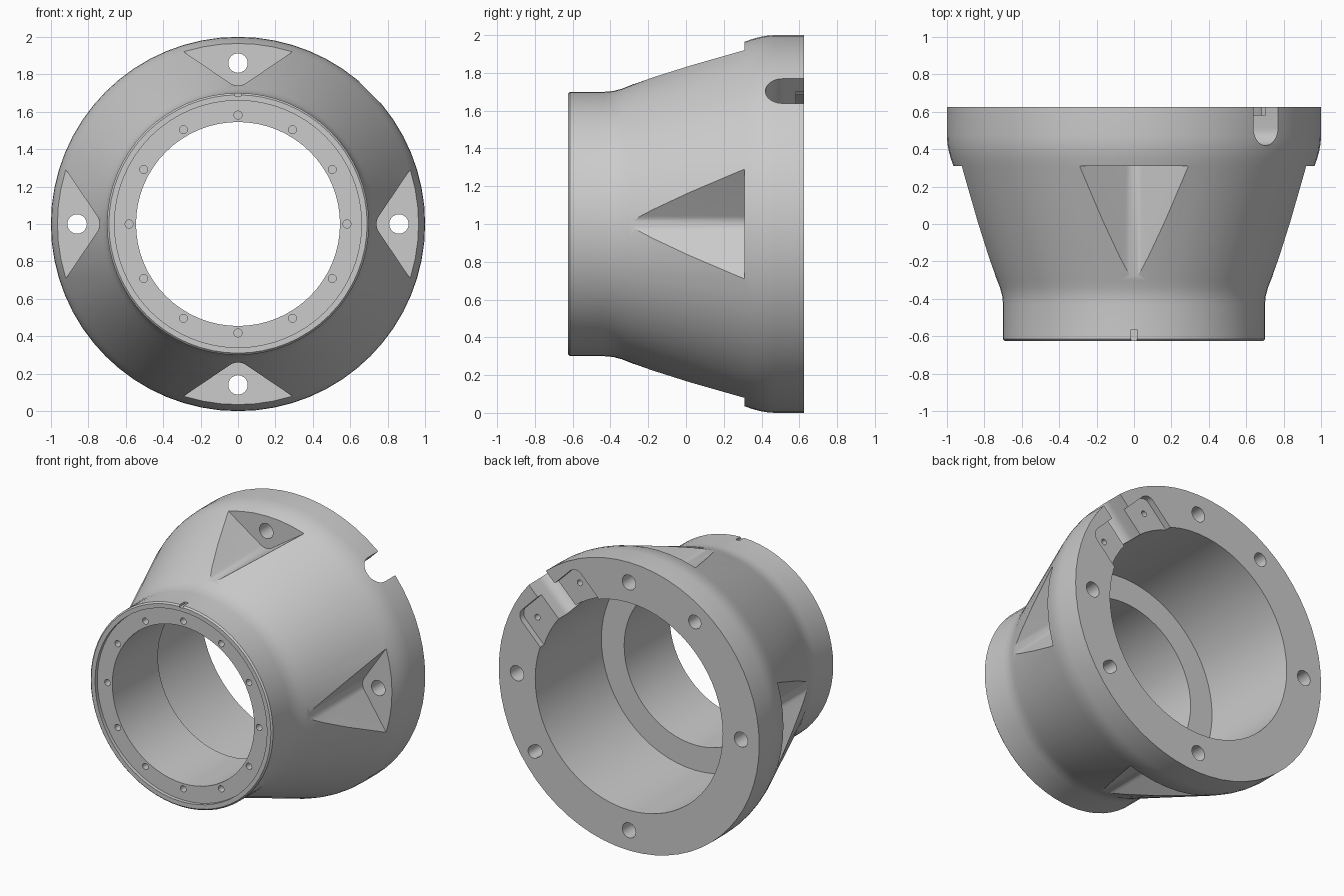
import bpy, bmesh, math
from mathutils import Vector

if "Cube" in bpy.data.objects:
    bpy.data.objects.remove(bpy.data.objects["Cube"])

CZ = 1.0      # height of the housing axis, which runs along y
SEG = 64
metal = bpy.data.materials.new("light_grey_metal")
metal.diffuse_color = (0.6, 0.6, 0.6, 1)
metal.use_nodes = True
metal.node_tree.nodes["Principled BSDF"].inputs["Base Color"].default_value = metal.diffuse_color


def finish(name, bm):
    bmesh.ops.recalc_face_normals(bm, faces=bm.faces)
    me = bpy.data.meshes.new(name)
    bm.to_mesh(me)
    bm.free()
    me.materials.append(metal)
    ob = bpy.data.objects.new(name, me)
    bpy.context.collection.objects.link(ob)
    return ob


def revolve(name, profile):
    """Closed (y, radius) profile turned about the y axis."""
    bm = bmesh.new()
    rings = []
    for i in range(SEG):
        a = 2 * math.pi * i / SEG
        rings.append([bm.verts.new((r * math.cos(a), y, CZ + r * math.sin(a)))
                      for y, r in profile])
    n = len(profile)
    for i in range(SEG):
        p, q = rings[i], rings[(i + 1) % SEG]
        for j in range(n):
            k = (j + 1) % n
            bm.faces.new((p[j], p[k], q[k], q[j]))
    return finish(name, bm)


def prism(name, pts, origin, u, v, w):
    """2D outline in the u, v plane extruded along vector w."""
    bm = bmesh.new()
    o, u, v, w = Vector(origin), Vector(u), Vector(v), Vector(w)
    a = [bm.verts.new(o + u * x + v * y) for x, y in pts]
    b = [bm.verts.new(p.co + w) for p in a]
    n = len(a)
    bm.faces.new(a)
    bm.faces.new(b[::-1])
    for i in range(n):
        j = (i + 1) % n
        bm.faces.new((a[i], a[j], b[j], b[i]))
    return finish(name, bm)


def arc(cx, cy, r, a0, a1, n):
    return [(cx + r * math.cos(math.radians(a0 + (a1 - a0) * i / n)),
             cy + r * math.sin(math.radians(a0 + (a1 - a0) * i / n)))
            for i in range(n + 1)]


def frame(deg):
    """Radial and tangential directions at an angle round the axis."""
    a = math.radians(deg)
    return (Vector((math.cos(a), 0, math.sin(a))),
            Vector((math.sin(a), 0, -math.cos(a))))


def hole(name, deg, rad, radius, y0, y1, tang=0, stretch=0, n=24):
    r, t = frame(deg)
    h = n // 2
    pts = arc(stretch, 0, radius, -90, 90, h) + arc(-stretch, 0, radius, 90, 270, h)
    if not stretch:
        pts = arc(0, 0, radius, 0, 360, n)[:-1]
    o = Vector((0, y0, CZ)) + r * rad + t * tang
    return prism(name, pts, o, r, t, (0, y1 - y0, 0))


# Turned housing: neck, cone, rim, rear bore, shoulder, front bore, front recess
housing = revolve("bearing_housing", [
    (-0.615, 0.70), (-0.43, 0.70), (-0.385, 0.704), (-0.34, 0.716), (-0.30, 0.732),
    (0.31, 0.965), (0.35, 0.979), (0.39, 0.990), (0.43, 0.997), (0.47, 1.0),
    (0.625, 1.0), (0.625, 0.72), (-0.10, 0.72), (-0.10, 0.545),
    (-0.60, 0.545), (-0.60, 0.66), (-0.625, 0.66), (-0.625, 0.69)])

cutters = []

# Four V-shaped bolt pockets with rounded bottoms, each with a through hole
R, SL = 0.0756, 34
groove = [(-0.6, 1.129)] + arc(0, 0.74 + R, R, 270 - SL, 270 + SL, 10) + [(0.6, 1.129)]
for d in (0, 90, 180, 270):
    r, t = frame(d)
    cutters.append(prism("pocket_cutter", groove, (0, -0.5, CZ), t, r, (0, 0.81, 0)))
    cutters.append(hole("bolt_hole_cutter", d, 0.86, 0.052, 0.2, 0.7))

# Ring of small screw holes on the front face
for i in range(12):
    cutters.append(hole("screw_hole_cutter", i * 30, 0.582, 0.022, -0.7, -0.53, n=12))

# Dowel hole and dowel slot in the rear face
cutters.append(hole("dowel_hole_cutter", 125, 0.88, 0.047, 0.5, 0.7))
cutters.append(hole("dowel_slot_cutter", -35, 0.88, 0.042, 0.5, 0.7, stretch=0.015))

# Round-ended radial slot through the rear rim
r, t = frame(45)
W = 0.0925
slot = [(W, 0.7)] + arc(0, 0.42 + W, W, 0, -180, 16) + [(-W, 0.7)]
cutters.append(prism("rim_slot_cutter", slot, Vector((0, 0, CZ)) + r * 0.5,
                     t, (0, 1, 0), r * 0.7))

# Shallow seat across the slot with two screw holes
seat = ([(-0.32, 0.5), (0.32, 0.5)] + arc(0.26, 0.84, 0.06, 0, 90, 6)
        + arc(-0.26, 0.84, 0.06, 90, 180, 6))
cutters.append(prism("seat_cutter", seat, (0, 0.583, CZ), t, r, (0, 0.1, 0)))
for s in (-0.23, 0.23):
    cutters.append(hole("seat_hole_cutter", 45, 0.806, 0.02, 0.5, 0.65, tang=s, n=12))

# Key notch on top of the neck
r, t = frame(90)
cutters.append(prism("key_notch_cutter",
                     [(-0.015, 0.685), (0.015, 0.685), (0.015, 0.75), (-0.015, 0.75)],
                     (0, -0.7, CZ), t, r, (0, 0.135, 0)))

# Cut everything, keep only the finished housing
for c in cutters:
    c.hide_render = True
    m = housing.modifiers.new("cut", 'BOOLEAN')
    m.operation = 'DIFFERENCE'
    m.solver = 'EXACT'
    m.object = c
dg = bpy.context.evaluated_depsgraph_get()
mesh = bpy.data.meshes.new_from_object(housing.evaluated_get(dg))
housing.modifiers.clear()
housing.data = mesh
for c in cutters:
    bpy.data.objects.remove(c)
mesh.materials.clear()
mesh.materials.append(metal)
for p in mesh.polygons:
    p.material_index = 0

bpy.ops.object.select_all(action='DESELECT')
housing.select_set(True)
bpy.context.view_layer.objects.active = housing
bpy.ops.object.shade_smooth_by_angle(angle=math.radians(25))
